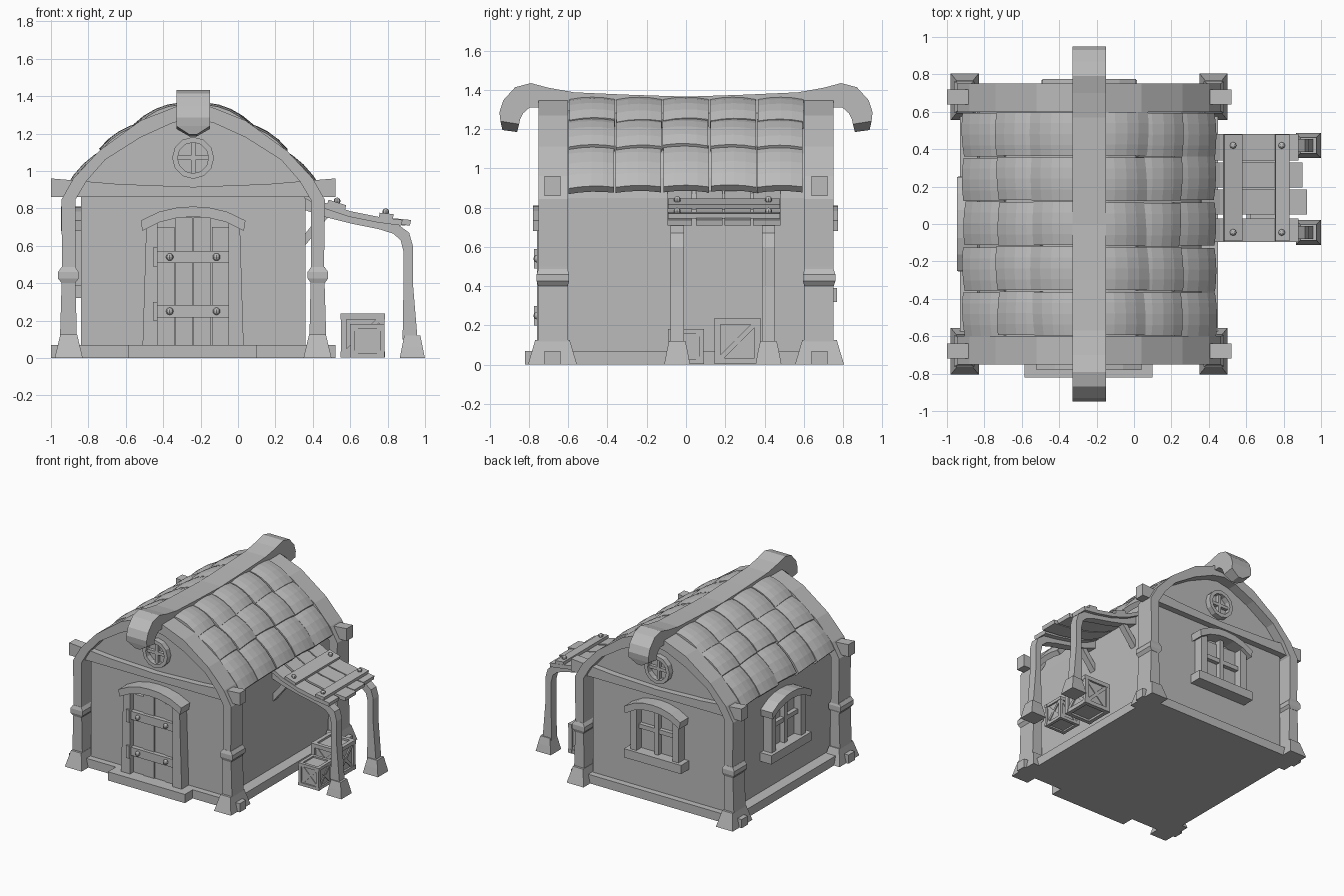
import bpy, bmesh, math, random
from mathutils import Matrix, Vector

random.seed(4)
cube = bpy.data.objects.get("Cube")
if cube:
    bpy.data.objects.remove(cube, do_unlink=True)

grey = bpy.data.materials.new("plain grey")
grey.use_nodes = True
grey.diffuse_color = (0.5, 0.5, 0.5, 1)
grey.node_tree.nodes["Principled BSDF"].inputs["Base Color"].default_value = (0.5, 0.5, 0.5, 1)

HOUSE = Matrix.Translation((-0.24, 0, 0))
frame = HOUSE  # placement of the parts being built


def finish(name, bm):
    bmesh.ops.transform(bm, matrix=frame, verts=bm.verts)
    bmesh.ops.recalc_face_normals(bm, faces=bm.faces)
    mesh = bpy.data.meshes.new(name)
    bm.to_mesh(mesh)
    bm.free()
    mesh.materials.append(grey)
    ob = bpy.data.objects.new(name, mesh)
    bpy.context.scene.collection.objects.link(ob)
    return ob


def loft(name, sections, closed=False):
    bm = bmesh.new()
    rows = [[bm.verts.new(p) for p in s] for s in sections]
    pairs = list(zip(rows, rows[1:]))
    if closed:
        pairs.append((rows[-1], rows[0]))
    else:
        bm.faces.new(rows[0])
        bm.faces.new(rows[-1])
    n = len(rows[0])
    for a, b in pairs:
        for i in range(n):
            j = (i + 1) % n
            bm.faces.new((a[i], a[j], b[j], b[i]))
    return finish(name, bm)


def prism(name, profile, y0, y1):
    return loft(name, [[(x, y, z) for x, z in profile] for y in (y0, y1)])


def band(name, outer, inner, y0, y1, closed=False):
    return loft(name, [[(a[0], y0, a[1]), (a[0], y1, a[1]), (b[0], y1, b[1]), (b[0], y0, b[1])]
                       for a, b in zip(outer, inner)], closed)


def box(name, x0, x1, y0, y1, z0, z1):
    return prism(name, [(x0, z0), (x1, z0), (x1, z1), (x0, z1)], y0, y1)


def stack(name, cx, cy, levels):
    # rectangles (z, half width, half depth) joined upward
    return loft(name, [[(cx - w, cy - d, z), (cx + w, cy - d, z), (cx + w, cy + d, z), (cx - w, cy + d, z)]
                       for z, w, d in levels])


def bolt(name, x, y, z, r=0.018):
    bm = bmesh.new()
    bmesh.ops.create_uvsphere(bm, u_segments=8, v_segments=6, radius=r,
                              matrix=Matrix.Translation((x, y, z)))
    return finish(name, bm)


def bar(name, a, b, half, y0, y1):
    # slanting bar in the xz plane
    a, b = Vector(a), Vector(b)
    d = (b - a).normalized() * half
    n = Vector((-d.y, d.x))
    return prism(name, [a + n, b + n, b - n, a - n], y0, y1)


def both(half):
    return [(-x, z) for x, z in half] + [(x, z) for x, z in half[-2::-1]]


# House body and floor
body = [(0.60, 0), (0.60, 0.85), (0.585, 0.95), (0.49, 1.075), (0.29, 1.2), (0.1, 1.28), (0, 1.3)]
prism("house_body", both(body), -0.67, 0.67)

# Gable arches with their posts, beams and corner bases
outer = [(0.715, 0), (0.70, 0.5), (0.705, 0.845), (0.64, 0.96), (0.50, 1.11), (0.28, 1.27), (0.09, 1.345), (0, 1.36)]
inner = [(0.62, 0), (0.63, 0.5), (0.63, 0.845), (0.57, 0.946), (0.47, 1.06), (0.28, 1.18), (0.11, 1.257), (0, 1.28)]
beam = [(0.76, 0.86), (0.76, 0.96), (0.4, 0.93), (0, 0.915)]
for s in (-1, 1):
    band("gable_arch", both(outer), both(inner), s * 0.6, s * 0.75)
    prism("gable_beam", both(beam), s * 0.64, s * 0.72)
    box("ground_sill", -0.76, 0.76, s * 0.64, s * 0.72, 0, 0.07)
    box("side_sill", s * 0.55, s * 0.69, -0.66, 0.66, 0, 0.07)
    for t in (-1, 1):
        stack("corner_base", t * 0.665, s * 0.68, [(0, 0.075, 0.125), (0.125, 0.045, 0.088)])
        stack("post_collar", t * 0.667, s * 0.678, [(0.40, 0.036, 0.074), (0.425, 0.055, 0.083),
                                                    (0.46, 0.055, 0.083), (0.487, 0.036, 0.074)])

# Ridge beam with curled ends
top = [(0, 1.365), (0.3, 1.375), (0.57, 1.387), (0.70, 1.41), (0.79, 1.434), (0.87, 1.413),
       (0.93, 1.347), (0.95, 1.286), (0.945, 1.24), (0.935, 1.195)]
under = [(0, 1.27), (0.3, 1.28), (0.57, 1.29), (0.68, 1.30), (0.745, 1.31), (0.796, 1.31),
         (0.83, 1.28), (0.845, 1.25), (0.85, 1.225), (0.86, 1.185)]
top, under = both(top[::-1]), both(under[::-1])
sections = []
for i, ((ya, za), (yb, zb)) in enumerate(zip(top, under)):
    w = 0.02 if i in (0, len(top) - 1) else 0.09
    sections.append([(-w, ya, za), (w, ya, za), (w, yb, zb), (-w, yb, zb)])
loft("ridge_beam", sections)

# Bulging roof tiles, three rows of five on each slope
rows = [((0.67, 0.915), (0.46, 1.12)), ((0.49, 1.12), (0.27, 1.255)), ((0.305, 1.25), (0.07, 1.36))]
tiles = []
for side in (-1, 1):
    for low, high in rows:
        for col in range(5):
            a, b = Vector(low), Vector(high)
            along = (b - a).normalized()
            normal = Vector((-along.y, along.x))
            if normal.y < 0:
                normal = -normal
            y0 = -0.6 + col * 0.24 + random.uniform(0, 0.008)
            y1 = y0 + 0.232
            skew, slip = random.uniform(-0.015, 0.015), random.uniform(-0.015, 0.008)
            sections = []
            for j in range(5):
                v = j / 4
                start = a + along * (slip + skew * (v - 0.5))
                edge = 0.012 * (1 - (2 * v - 1) ** 2) - 0.006
                face = [start.lerp(b, k / 4) + normal * (edge + 0.024 * (1 - (k / 2 - 1) ** 2)) for k in range(5)]
                back = [p - normal * 0.04 for p in reversed(face)]
                sections.append([(side * p.x, y0 + (y1 - y0) * v, p.y) for p in face + back])
            tiles.append(loft("roof_tile", sections))
for ob in bpy.context.view_layer.objects:
    ob.select_set(ob in tiles)
bpy.context.view_layer.objects.active = tiles[0]
bpy.ops.object.shade_smooth_by_angle(angle=math.radians(35))


def arched_head(name, half, drop, y0, y1):
    crown = [(half, 0.735), (half * 0.65, 0.782), (half * 0.3, 0.805), (0, 0.81)]
    band(name, both(crown), both([(x * 0.97, z - drop) for x, z in crown]), y0, y1)


# Door with frame, planks, straps and step
box("door_step", -0.345, 0.34, -0.82, -0.66, 0, 0.07)
for s in (-1, 1):
    prism("door_jamb", [(s * 0.19, 0.07), (s * 0.27, 0.07), (s * 0.25, 0.72), (s * 0.19, 0.74)], -0.76, -0.66)
arched_head("door_head", 0.28, 0.055, -0.78, -0.66)
for i in range(4):
    x = -0.195 + i * 0.0975
    box("door_plank", x + 0.003, x + 0.0945, -0.715 - 0.008 * (i % 2), -0.66, 0.07, 0.70 + 0.05 * (i in (1, 2)))
for z in (0.25, 0.54):
    box("door_strap", -0.2, 0.19, -0.75, -0.7, z - 0.033, z + 0.033)
    box("door_hinge", -0.215, -0.19, -0.775, -0.7, z - 0.05, z + 0.05)
    for x in (-0.125, 0.125):
        bolt("strap_bolt", x, -0.757, z, 0.02)

# Windows at the back and on the left wall
BACK = HOUSE @ Matrix.Rotation(math.pi, 4, "Z") @ Matrix.Translation((0, -0.67, 0))
SIDE = HOUSE @ Matrix.Rotation(-math.pi / 2, 4, "Z") @ Matrix.Translation((0, -0.60, 0))
for frame in (BACK, SIDE):
    box("window_sill", -0.255, 0.255, -0.1, 0.01, 0.32, 0.39)
    arched_head("window_head", 0.25, 0.055, -0.105, 0.01)
    for s in (-1, 1):
        prism("window_jamb", [(s * 0.16, 0.39), (s * 0.215, 0.39), (s * 0.215, 0.71), (s * 0.16, 0.74)], -0.075, 0.01)
    box("window_pane", -0.17, 0.17, -0.012, 0.01, 0.38, 0.73)
    box("window_mullion", -0.018, 0.018, -0.05, 0.01, 0.39, 0.765)
    box("window_crossbar", -0.17, 0.17, -0.045, 0.01, 0.56, 0.595)

# Round gable windows
FRONT = HOUSE @ Matrix.Translation((0, -0.67, 0))
for frame in (FRONT, BACK):
    circles = [[(r * math.cos(i * math.pi / 6), 1.07 + r * math.sin(i * math.pi / 6)) for i in range(12)]
               for r in (0.112, 0.083)]
    band("round_window_ring", *circles, -0.045, 0.01, closed=True)
    box("round_window_upright", -0.012, 0.012, -0.025, 0.01, 0.985, 1.155)
    box("round_window_crossbar", -0.085, 0.085, -0.025, 0.01, 1.058, 1.082)

# Lean-to: curved supports, planks, battens and braces
frame = Matrix()
support_top = [(0.36, 0.855), (0.46, 0.80), (0.6, 0.755), (0.75, 0.73), (0.86, 0.71), (0.915, 0.67),
               (0.935, 0.6), (0.935, 0.4), (0.96, 0.1)]
support_under = [(0.36, 0.79), (0.46, 0.755), (0.6, 0.72), (0.75, 0.69), (0.83, 0.665), (0.87, 0.63),
                 (0.885, 0.57), (0.885, 0.4), (0.88, 0.1)]
for y in (-0.045, 0.42):
    band("porch_support", support_top, support_under, y - 0.034, y + 0.034)
    stack("porch_base", 0.932, y, [(0, 0.067, 0.066), (0.06, 0.055, 0.055), (0.12, 0.043, 0.042)])
    bar("porch_brace", (0.34, 0.61), (0.47, 0.77), 0.02, y - 0.025, y + 0.025)
    bolt("batten_bolt", 0.53, y, 0.84)
    bolt("batten_bolt", 0.79, y, 0.782)
for y0, y1, end in ((-0.095, 0.03, 0.88), (0.05, 0.185, 0.925), (0.195, 0.33, 0.9), (0.34, 0.48, 0.88)):
    path = [(0.36, 0.885), (0.46, 0.832), (0.6, 0.785), (0.75, 0.755), (end, 0.738)]
    band("porch_plank", path, [(x - 0.006, z - 0.03) for x, z in path], y0, y1)
bar("porch_batten", (0.48, 0.833), (0.575, 0.803), 0.014, -0.092, 0.478)
bar("porch_batten", (0.755, 0.763), (0.83, 0.755), 0.014, -0.092, 0.478)


# Crates with edge bars and diagonal braces
def crate(cx, cy, size):
    global frame
    h, t = size / 2, size * 0.13
    place = Matrix.Translation((cx, cy, h))
    frame = place
    c = h - 0.6 * t
    box("crate_core", -c, c, -c, c, -c, c)
    turns = [Matrix(), Matrix.Rotation(math.pi / 2, 4, "Z"), Matrix.Rotation(math.pi / 2, 4, "Y")]
    for k, turn in enumerate(turns):
        frame = place @ turn
        e = h - 0.08 * t * k
        for a in (-1, 1):
            for b in (-1, 1):
                box("crate_bar", -e, e, a * (h - 1.1 * t), a * (h - 0.1 * t), b * (h - 1.1 * t), b * (h - 0.1 * t))
    for k in range(4):
        frame = place @ Matrix.Rotation(k * math.pi / 2, 4, "Z")
        d = h - t
        bar("crate_brace", (-d, -d), (d, d), t * 0.4, -h + 0.3 * t, -c)
        bar("crate_brace", (-d, d), (d, -d), t * 0.4, -h + 0.4 * t, -c)


crate(0.667, 0.262, 0.24)
crate(0.692, 0.0, 0.185)
